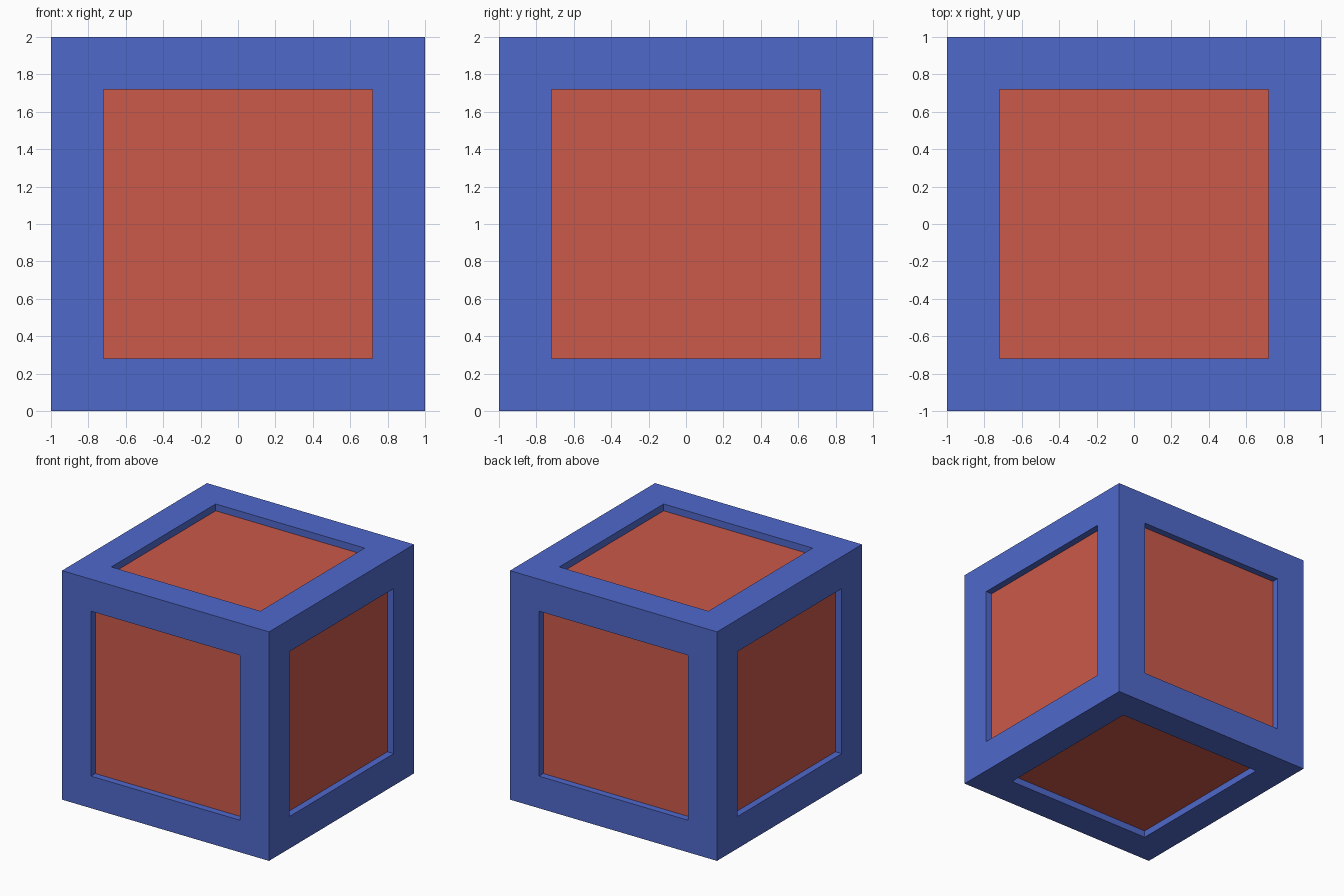
import bpy, bmesh

if "Cube" in bpy.data.objects:
    bpy.data.objects.remove(bpy.data.objects["Cube"])

SIZE, BORDER, DEPTH = 2.0, 0.28, 0.06


def material(name, rgb):
    mat = bpy.data.materials.new(name)
    mat.diffuse_color = (*rgb, 1.0)
    mat.use_nodes = True
    mat.node_tree.nodes["Principled BSDF"].inputs["Base Color"].default_value = mat.diffuse_color
    return mat


# Cube standing on the ground
bm = bmesh.new()
bmesh.ops.create_cube(bm, size=SIZE)
bmesh.ops.translate(bm, verts=bm.verts, vec=(0, 0, SIZE / 2))

# Square-walled recess with a coloured panel on every side
panels = list(bm.faces)
bmesh.ops.inset_individual(bm, faces=panels, thickness=BORDER, use_even_offset=True)
panels = bmesh.ops.extrude_discrete_faces(bm, faces=panels)["faces"]
for face in panels:
    face.normal_update()
    bmesh.ops.translate(bm, verts=face.verts, vec=face.normal * -DEPTH)
    face.material_index = 1
bmesh.ops.recalc_face_normals(bm, faces=bm.faces)

mesh = bpy.data.meshes.new("panelled_cube")
bm.to_mesh(mesh)
bm.free()
mesh.materials.append(material("blue_frame", (0.08, 0.14, 0.60)))
mesh.materials.append(material("red_panel", (0.60, 0.10, 0.07)))
bpy.context.collection.objects.link(bpy.data.objects.new("panelled_cube", mesh))
